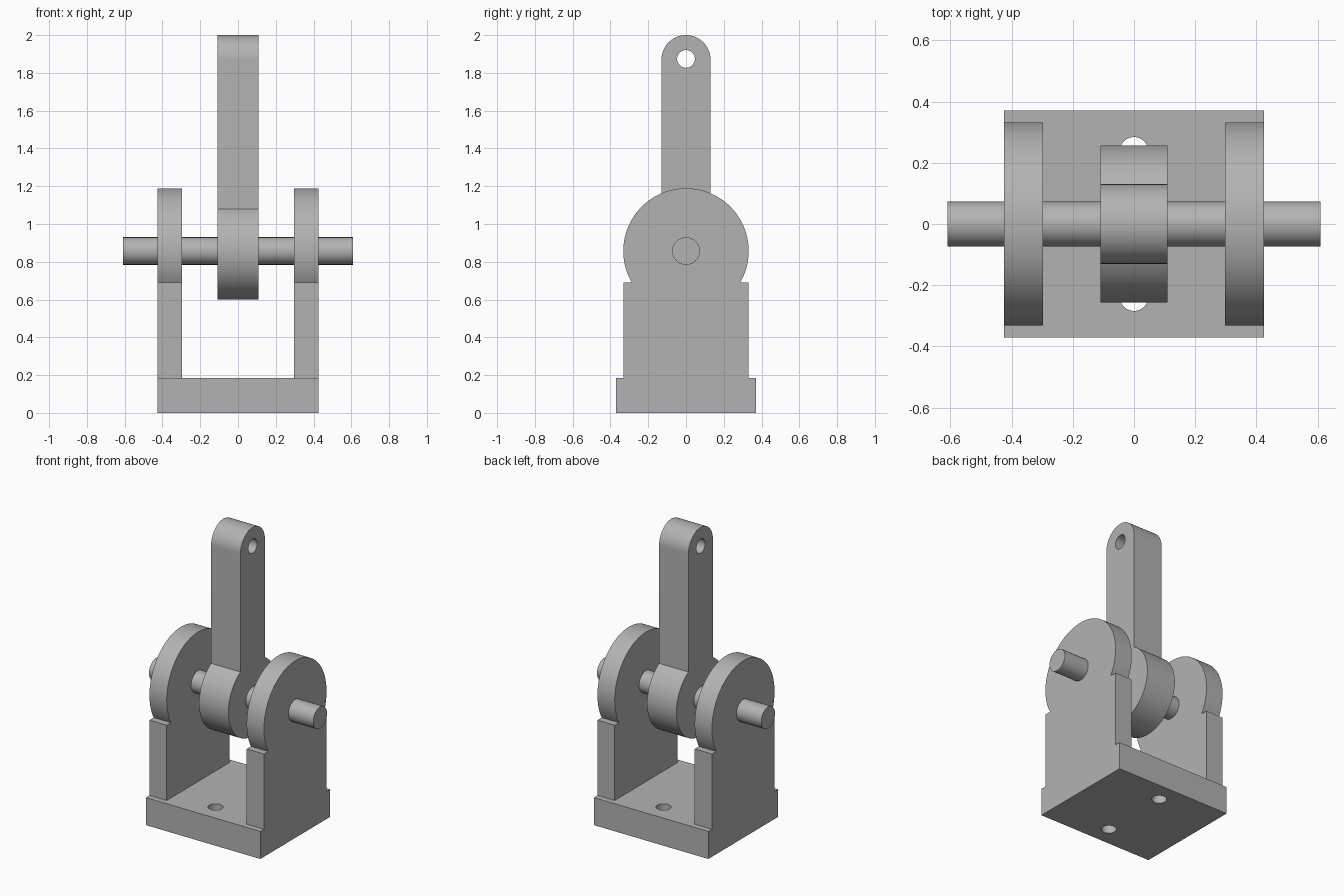
import bpy, bmesh
from math import sin, cos, asin, sqrt, pi, radians
from mathutils import Vector

cube = bpy.data.objects.get("Cube")
if cube:
    bpy.data.objects.remove(cube, do_unlink=True)

GREY = (0.45, 0.45, 0.45, 1)
mat = bpy.data.materials.new("plain_grey")
mat.use_nodes = True
mat.diffuse_color = GREY
mat.node_tree.nodes["Principled BSDF"].inputs["Base Color"].default_value = GREY

AXLE_Z = 0.857
BASE_TOP = 0.185


def arc(cu, cv, r, start, end, steps=48):
    """Points on an arc, angles in radians."""
    angles = [start + (end - start) * i / steps for i in range(steps + 1)]
    return [(cu + r * cos(a), cv + r * sin(a)) for a in angles]


def circle(cu, cv, r):
    return arc(cu, cv, r, 0, 2 * pi)[:-1]


def extrude_profile(name, axis, start, end, outline, holes=()):
    """Fill an outline with holes and extrude it along x or z."""
    bm = bmesh.new()
    edges = []
    for loop in (outline, *holes):
        verts = [bm.verts.new((start, u, v) if axis == "x" else (u, v, start))
                 for u, v in loop]
        edges += [bm.edges.new((a, b)) for a, b in zip(verts, verts[1:] + verts[:1])]
    bmesh.ops.triangle_fill(bm, edges=edges, use_beauty=True)
    result = bmesh.ops.extrude_face_region(bm, geom=bm.faces[:], use_keep_orig=True)
    moved = [g for g in result["geom"] if isinstance(g, bmesh.types.BMVert)]
    step = Vector((1, 0, 0) if axis == "x" else (0, 0, 1)) * (end - start)
    bmesh.ops.translate(bm, verts=moved, vec=step)
    bmesh.ops.recalc_face_normals(bm, faces=bm.faces[:])
    mesh = bpy.data.meshes.new(name)
    bm.to_mesh(mesh)
    bm.free()
    mesh.materials.append(mat)
    obj = bpy.data.objects.new(name, mesh)
    bpy.context.collection.objects.link(obj)
    bpy.ops.object.select_all(action="DESELECT")
    obj.select_set(True)
    bpy.context.view_layer.objects.active = obj
    bpy.ops.object.shade_smooth_by_angle(angle=radians(30))
    return obj


# Base plate with two bolt holes
W, D = 0.425, 0.37
extrude_profile("base_plate", "z", 0, BASE_TOP,
                [(-W, -D), (W, -D), (W, D), (-W, D)],
                [circle(0, y, 0.046) for y in (-0.238, 0.238)])

# Upright cheeks: square shoulders below a round head
R, SHOULDER = 0.332, 0.69
a = asin((SHOULDER - AXLE_Z) / R)
cheek = [(-R, SHOULDER), (-R, BASE_TOP), (R, BASE_TOP), (R, SHOULDER)]
cheek += arc(0, AXLE_Z, R, a, pi - a, 72)
for name, inner, outer in (("left_cheek", 0.297, W), ("right_cheek", -W, -0.297)):
    extrude_profile(name, "x", inner, outer, cheek)

# Lever: round hub, straight arm, rounded tip with an eye hole
HUB, HALF, TIP_Z = 0.257, 0.13, 1.87
a = asin(sqrt(HUB ** 2 - HALF ** 2) / HUB)
lever = arc(0, AXLE_Z, HUB, pi - a, 2 * pi + a, 72) + arc(0, TIP_Z, HALF, 0, pi)
extrude_profile("lever_arm", "x", -0.109, 0.109, lever, [circle(0, 1.874, 0.047)])

# Axle pin through cheeks and hub
extrude_profile("axle_pin", "x", -0.61, 0.61, circle(0, AXLE_Z, 0.073))
